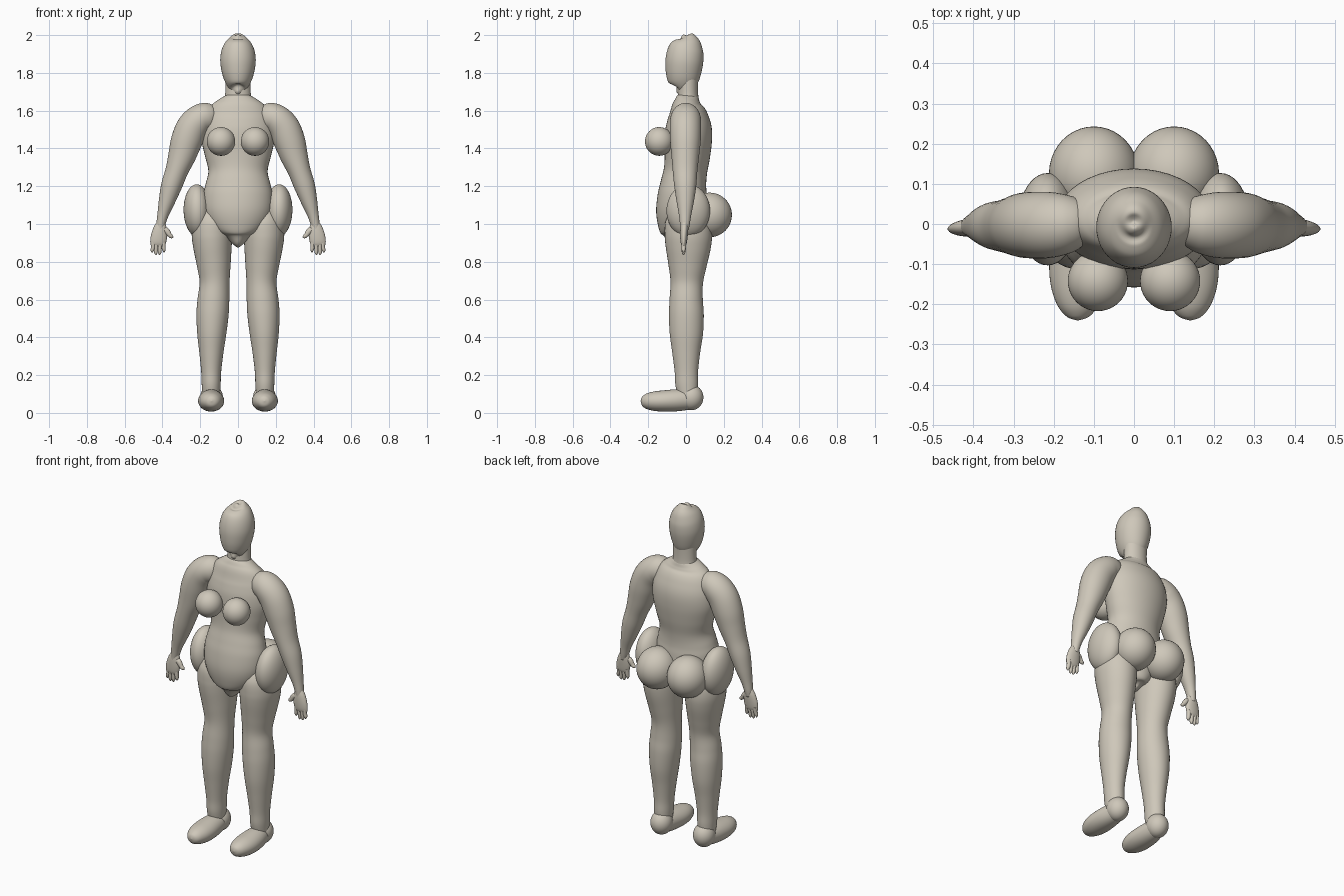
import bpy, math
from mathutils import Vector

skin = bpy.data.materials.new("warm_grey_clay")
skin.diffuse_color = (0.62, 0.575, 0.49, 1)
SEG = 40


def make(name, verts, faces):
    me = bpy.data.meshes.new(name)
    me.from_pydata(verts, [], faces)
    me.materials.append(skin)
    for p in me.polygons:
        p.use_smooth = True
    ob = bpy.data.objects.new(name, me)
    bpy.context.collection.objects.link(ob)
    return ob


def spline(rows, steps=6):
    """Catmull-Rom through the cross-section rows."""
    out = []
    for i in range(len(rows) - 1):
        p = [rows[max(0, min(len(rows) - 1, i + k))] for k in (-1, 0, 1, 2)]
        for s in range(steps):
            t = s / steps
            out.append([0.5 * (2 * b + (c - a) * t + (2 * a - 5 * b + 4 * c - d) * t * t
                               + (3 * b - a - 3 * c + d) * t ** 3) for a, b, c, d in zip(*p)])
    return out + [list(rows[-1])]


def loft(name, rows, side, flip=1, steps=6):
    """Rows are x, y, z, radius along side, radius across it."""
    rows = spline(rows, steps)
    side = Vector(side)
    verts, faces = [], []
    n = len(rows)
    for i, r in enumerate(rows):
        c = Vector(r[:3])
        t = (Vector(rows[min(n - 1, i + 1)][:3]) - Vector(rows[max(0, i - 1)][:3])).normalized()
        u = (side - t * side.dot(t)).normalized()
        w = t.cross(u)
        for k in range(SEG):
            a = 2 * math.pi * k / SEG
            v = c + u * (max(r[3], .002) * math.cos(a)) + w * (max(r[4], .002) * math.sin(a))
            verts.append((v.x * flip, v.y, v.z))
    for i in range(n - 1):
        for k in range(SEG):
            a, b = i * SEG + k, i * SEG + (k + 1) % SEG
            faces.append((a, b, b + SEG, a + SEG)[::flip])
    faces.append(tuple(range(SEG))[::-flip])
    faces.append(tuple(range((n - 1) * SEG, n * SEG))[::flip])
    return make(name, verts, faces)


def ball(name, c, r, flip=1, tilt=0):
    bpy.ops.mesh.primitive_uv_sphere_add(segments=40, ring_count=24, location=(c[0] * flip, c[1], c[2]),
                                         rotation=(0, tilt * flip, 0))
    ob = bpy.context.object
    ob.name = name
    ob.scale = r
    ob.data.materials.append(skin)
    bpy.ops.object.shade_smooth()


def upright(rows):
    """z, half width, front y, back y -> loft rows."""
    return [(0, (f + b) / 2, z, w, (b - f) / 2) for z, w, f, b in rows]


X, Y = (1, 0, 0), (0, 1, 0)

# Torso, from crotch to neck base
loft("torso", upright([
    (.885, .01, -.05, .03), (.91, .045, -.10, .07), (.95, .10, -.128, .10), (1.0, .155, -.148, .11),
    (1.07, .182, -.158, .115), (1.15, .184, -.150, .112), (1.21, .172, -.135, .108),
    (1.28, .157, -.118, .112), (1.36, .175, -.113, .127), (1.44, .192, -.113, .137),
    (1.51, .19, -.108, .136), (1.57, .175, -.095, .117), (1.62, .15, -.078, .09),
    (1.65, .115, -.06, .075), (1.675, .075, -.045, .067), (1.69, .05, -.03, .055)]), X)
# Neck and egg-shaped head
loft("neck", upright([(1.62, .085, -.055, .075), (1.67, .07, -.045, .066), (1.72, .067, -.042, .064),
                      (1.80, .068, -.04, .066)]), X)
loft("head", upright([
    (1.70, .005, -.055, -.045), (1.708, .034, -.078, .015), (1.73, .056, -.091, .048),
    (1.77, .076, -.103, .07), (1.82, .089, -.109, .084), (1.87, .094, -.108, .092),
    (1.92, .087, -.096, .092), (1.96, .069, -.074, .08), (1.985, .045, -.05, .055),
    (1.997, .021, -.027, .023), (2.0, .002, -.006, .002)]), X)

for s, label in ((1, "left"), (-1, "right")):
    # Chest, hip and seat volumes
    ball(label + "_breast", (.09, -.142, 1.437), (.075, .075, .076), s)
    ball(label + "_hip", (.215, .012, 1.07), (.073, .115, .14), s, .03)
    ball(label + "_buttock", (.1, .125, 1.048), (.112, .118, .118), s)
    # Leg: thigh, knee, calf, ankle
    loft(label + "_leg", [
        (.13, .0, 1.08, .075, .08), (.135, .005, 1.02, .100, .115), (.138, .012, .95, .107, .125),
        (.135, .012, .88, .102, .120), (.128, .008, .78, .089, .101), (.124, .004, .69, .079, .086),
        (.130, .001, .60, .084, .088), (.135, .002, .52, .085, .092), (.139, .002, .42, .077, .088),
        (.141, .001, .32, .064, .074), (.142, .002, .22, .053, .062), (.142, .004, .15, .05, .06),
        (.142, .01, .08, .045, .05)], X, s)
    # Foot and heel
    loft(label + "_foot", [
        (.14, .07, .072, .02, .02), (.14, .05, .072, .044, .044), (.14, 0, .07, .056, .055),
        (.142, -.06, .066, .066, .058), (.142, -.12, .063, .069, .056), (.141, -.17, .062, .062, .051),
        (.14, -.21, .062, .046, .04), (.14, -.232, .063, .026, .024), (.14, -.24, .063, .002, .002)], X, s)
    ball(label + "_heel", (.14, .028, .082), (.06, .064, .068), s)
    # Arm from shoulder to wrist
    loft(label + "_arm", [
        (.105, 0, 1.575, .01, .01), (.118, 0, 1.575, .045, .045), (.15, 0, 1.57, .068, .072),
        (.20, -.002, 1.555, .081, .079), (.242, -.003, 1.51, .083, .084), (.272, -.003, 1.44, .081, .083),
        (.297, -.004, 1.36, .073, .073), (.325, -.005, 1.28, .065, .06), (.353, -.004, 1.20, .058, .055),
        (.377, -.004, 1.12, .046, .043), (.397, -.005, 1.05, .033, .03), (.408, -.006, 1.0, .026, .024),
        (.412, -.008, .97, .022, .018)], Y, s)
    # Flip radii so that the first one runs front to back
    # Palm, thumb and fingers
    loft(label + "_palm", [
        (.406, -.007, 1.01, .018, .022), (.412, -.009, .975, .021, .036), (.418, -.011, .935, .02, .043),
        (.424, -.012, .90, .016, .041), (.426, -.012, .88, .008, .034)], Y, s)
    loft(label + "_thumb", [
        (.405, -.01, .975, .012, .014), (.38, -.013, .965, .014, .016), (.362, -.015, .942, .012, .012),
        (.350, -.015, .932, .009, .009), (.343, -.015, .927, .002, .002)], Y, s)
    for i, (x0, x1, z1) in enumerate(((.394, .392, .85), (.414, .415, .836), (.433, .435, .836), (.449, .454, .848))):
        loft(f"{label}_finger_{i + 1}", [
            (x0, -.011, .91, .013, .011), (x0, -.012, .88, .012, .011),
            (x1, -.013, z1 + .012, .009, .009), (x1, -.013, z1, .002, .002)], Y, s)
